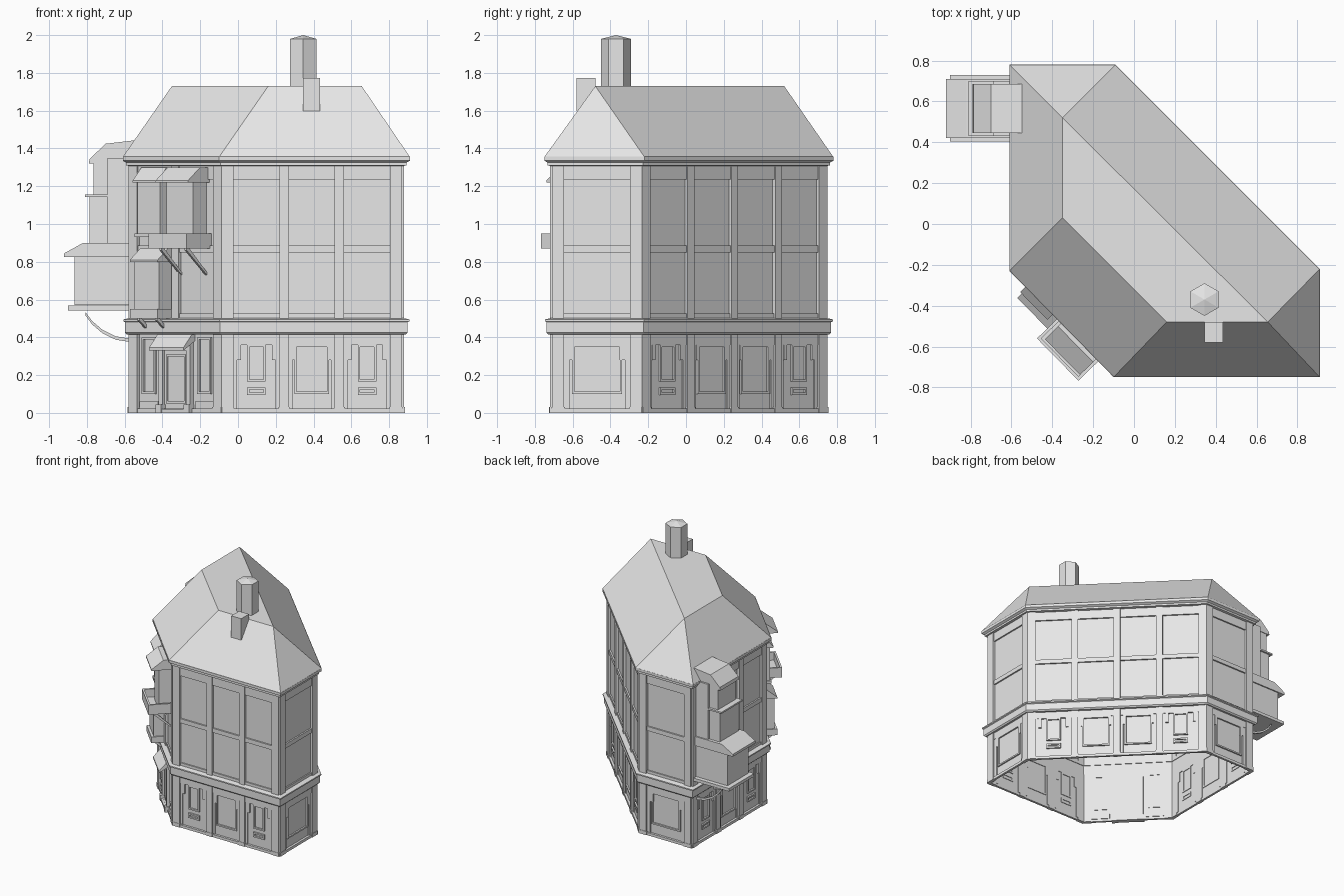
import bpy, bmesh, math
from mathutils import Vector

cube = bpy.data.objects.get("Cube")
if cube:
    bpy.data.objects.remove(cube, do_unlink=True)

grey = bpy.data.materials.new("plain_grey")
grey.use_nodes = True
grey.diffuse_color = (0.8, 0.8, 0.8, 1)
grey.node_tree.nodes["Principled BSDF"].inputs["Base Color"].default_value = (0.8, 0.8, 0.8, 1)

# Six-sided footprint at the eaves, anticlockwise from the front wall
EAVE = [Vector(p) for p in [(-.1, -.75), (.91, -.75), (.91, -.22),
                            (-.09, .78), (-.61, .78), (-.61, -.23)]]
N = len(EAVE)
BASE = 0.05


def normal(i):
    d = (EAVE[(i + 1) % N] - EAVE[i % N]).normalized()
    return Vector((d.y, -d.x))


def inset(off):
    out = []
    for i, v in enumerate(EAVE):
        a, b = normal(i - 1), normal(i)
        out.append(v - (a + b) * off / (1 + a.dot(b)))
    return out


def finish(name, bm):
    bmesh.ops.recalc_face_normals(bm, faces=bm.faces)
    mesh = bpy.data.meshes.new(name)
    bm.to_mesh(mesh)
    bm.free()
    mesh.materials.append(grey)
    ob = bpy.data.objects.new(name, mesh)
    bpy.context.collection.objects.link(ob)
    return ob


def loft(name, rings, closed=False):
    """Join footprint rings given as (inset, height)."""
    bm = bmesh.new()
    loops = [[bm.verts.new((p.x, p.y, z)) for p in inset(o)] for o, z in rings]
    pairs = list(zip(loops, loops[1:]))
    if closed:
        pairs.append((loops[-1], loops[0]))
    for a, b in pairs:
        for i in range(N):
            j = (i + 1) % N
            bm.faces.new((a[i], a[j], b[j], b[i]))
    return finish(name, bm)


CORNERS = inset(BASE)


def wall_length(w):
    return (CORNERS[(w + 1) % N] - CORNERS[w]).length


def part(name, w, solids):
    """Solids are (profile of (out, height), start, end) along wall w."""
    bm = bmesh.new()
    o = CORNERS[w]
    along = (CORNERS[(w + 1) % N] - o).normalized()
    n = normal(w)
    for prof, t0, t1 in solids:
        ends = []
        for t in (t0, t1):
            pts = [o + along * t + n * d for d, z in prof]
            ends.append([bm.verts.new((p.x, p.y, q[1])) for p, q in zip(pts, prof)])
        a, b = ends
        bm.faces.new(a)
        bm.faces.new(b[::-1])
        for i in range(len(a)):
            j = (i + 1) % len(a)
            bm.faces.new((a[i], a[j], b[j], b[i]))
    return finish(name, bm)


def box(t0, t1, z0, z1, d):
    return ([(-.005, z0), (d, z0), (d, z1), (-.005, z1)], t0, t1)


def frame(t0, t1, z0, z1, d, w=.012):
    return [box(t0, t0 + w, z0, z1, d), box(t1 - w, t1, z0, z1, d),
            box(t0 + w, t1 - w, z0, z0 + w, d), box(t0 + w, t1 - w, z1 - w, z1, d)]


def brace(t, d, z0, z1, w=.015):
    return ([(0, z0), (d, z1 - w), (d, z1), (d - w, z1), (0, z0 + w)], t, t + w)


# Main shell, floor band, eaves and roof
loft("wall_shell", [(BASE, 0), (BASE, 1.34)])
loft("plinth", [(BASE, 0), (.032, 0), (.032, .022), (BASE, .022)], True)
loft("floor_band", [(BASE, .415), (.022, .415), (.012, .425), (.012, .48),
                    (.003, .485), (.003, .495), (BASE, .505)], True)
loft("eaves_trim", [(BASE, 1.305), (.018, 1.31), (.018, 1.325), (0, 1.335),
                    (0, 1.357), (BASE, 1.357)], True)

bm = bmesh.new()
e = [bm.verts.new((p.x, p.y, 1.355)) for p in EAVE]
r = [bm.verts.new((x, y, 1.73)) for x, y in
     [(.16, -.48), (.655, -.48), (-.35, .52), (-.35, .03)]]
for f in [(e[0], e[1], r[1], r[0]), (e[1], e[2], r[1]), (e[2], e[3], r[2], r[1]),
          (e[3], e[4], r[2]), (e[4], e[5], r[3], r[2]), (e[5], e[0], r[0], r[3]), r]:
    bm.faces.new(f)
finish("roof", bm)

# Pilasters, beams and shop windows on every wall
NAMES = ["front", "left", "back_left", "back", "right", "front_right"]
BAYS = [3, 1, 4, 1, 3, 2]
HALF = .025
for w, (wall, bays) in enumerate(zip(NAMES, BAYS)):
    L = wall_length(w)
    step = (L - .06) / bays
    posts, beams, windows = [], [], []
    for k in range(bays + 1):
        c = .03 + k * step
        a = -.008 if k == 0 else c - HALF
        b = L + .008 if k == bays else c + HALF
        posts.append(box(a, b, .5, 1.31, .02))
        if w != 5 or k != 1:
            posts += [box(a, b, 0, .42, .02), box(a - .004, b + .004, 0, .03, .023)]
        if k == bays:
            continue
        a, b = c + HALF, c + step - HALF
        m, wide = (a + b) / 2, b - a
        beams += [box(a, b, .85, .885, .012), box(a, b, 1.235, 1.31, .012),
                  box(a, b, .5, .525, .01)]
        if w == 5:
            continue
        for s in (-1, 1):
            for x0, x1, z0, z1, d in [(.42, .5, .02, .42, .008), (.34, .42, .28, .36, .012)]:
                t = sorted((m + s * x0 * wide, m + s * x1 * wide))
                windows.append(box(*t, z0, z1, d))
        windows.append(box(a, b, .36, .42, .012))
        if bays > 1 and k in (0, bays - 1):
            windows += frame(m - .2 * wide, m + .2 * wide, .165, .36, .012)
            windows += frame(m - .2 * wide, m + .2 * wide, .095, .135, .012)
        else:
            windows += frame(m - .38 * wide, m + .38 * wide, .1, .36, .012)
    part(wall + "_pilasters", w, posts)
    part(wall + "_beams", w, beams)
    if windows:
        part(wall + "_shop_windows", w, windows)

# Entrance on the angled front wall
W = 5
mid = wall_length(W) / 2
part("door", W, [box(mid - .09, mid + .09, .02, .33, .008)]
     + frame(mid - .075, mid + .075, .05, .31, .014))
part("door_frame", W, [box(mid + s * .105 - .015, mid + s * .105 + .015, 0, .38, .025)
                       for s in (-1, 1)]
     + [box(mid + s * .105 - .02, mid + s * .105 + .02, 0, .045, .04) for s in (-1, 1)]
     + [box(mid - .12, mid + .12, .33, .38, .025), box(mid - .09, mid + .09, 0, .02, .035)])
part("door_canopy", W, [([(0, .44), (.085, .345), (.085, .33), (0, .38)], mid - .13, mid + .13)])
side = []
for s in (-1, 1):
    c = mid + s * .21
    side += frame(c - .05, c + .05, .1, .4, .012)
    side.append(box(c - .07, c + .07, .02, .06, .01))
part("entrance_side_windows", W, side)

# Small oriel above the entrance
part("small_oriel", W, [box(.11, .3, .55, .8, .095), box(.1, .31, .5, .55, .115),
                        box(.1, .27, .95, 1.22, .06), box(.09, .28, .93, .95, .07)])
part("small_oriel_roofs", W, [([(0, .87), (.04, .87), (.115, .81), (.115, .8), (0, .8)], .1, .31),
                              ([(0, 1.3), (.02, 1.3), (.085, 1.23), (.085, 1.22), (0, 1.22)], .09, .28)])
part("small_oriel_braces", W, [brace(t, .09, .42, .505) for t in (.13, .265)])

# Balcony with a bay window above the entrance
part("balcony", W, [box(.31, .6, .87, .885, .185)]
     + [box(.31, .325, .885, .95, .185), box(.585, .6, .885, .95, .185),
        ([(.17, .885), (.185, .885), (.185, .95), (.17, .95)], .325, .585)])
part("bay_window", W, [box(.36, .56, .885, 1.22, .1)])
part("bay_window_roof", W, [([(0, 1.3), (.07, 1.3), (.16, 1.23), (.16, 1.22), (0, 1.22)], .34, .585)])
part("balcony_braces", W, [brace(t, .15, .73, .875) for t in (.36, .55)])

# Tall oriel on the right wall
W = 4
part("tall_oriel_body", W, [box(.03, .3, .57, .83, .305), box(.045, .285, .88, 1.15, .225),
                            box(.05, .28, 1.15, 1.33, .205), box(.03, .3, .57, 1.35, .13)])
part("tall_oriel_ledges", W, [box(0, .325, .543, .568, .34), box(.03, .3, 1.142, 1.155, .25)])
part("tall_oriel_lower_roof", W, [([(0, .9), (.26, .9), (.36, .845), (.36, .825), (0, .825)], .02, .31)])
part("tall_oriel_upper_roof", W, [([(-.03, 1.445), (.14, 1.425), (.225, 1.345), (.23, 1.32),
                                    (-.005, 1.32)], .045, .285)])
arc = [(math.sin(a) * .25 + .01, .545 - .17 * math.cos(a) ** 1.5)
       for a in [math.radians(18 * i) for i in range(5)]]
strip = arc + [(d, z + .018) for d, z in reversed(arc)]
part("tall_oriel_brackets", W, [(strip, t, t + .018) for t in (.04, .27)])

# Chimneys
bm = bmesh.new()
rings = [[bm.verts.new((.345 + .08 * math.sin(k * math.pi / 3),
                        -.37 + .08 * math.cos(k * math.pi / 3), z)) for k in range(6)]
         for z in (1.6, 1.98)]
tip = bm.verts.new((.345, -.37, 2))
for k in range(6):
    j = (k + 1) % 6
    bm.faces.new((rings[0][k], rings[0][j], rings[1][j], rings[1][k]))
    bm.faces.new((rings[1][k], rings[1][j], tip))
finish("tall_chimney", bm)

bm = bmesh.new()
bmesh.ops.create_cube(bm, size=1)
for v in bm.verts:
    v.co = Vector((.39 + v.co.x * .09, -.53 + v.co.y * .1, 1.685 + v.co.z * .175))
finish("short_chimney", bm)
